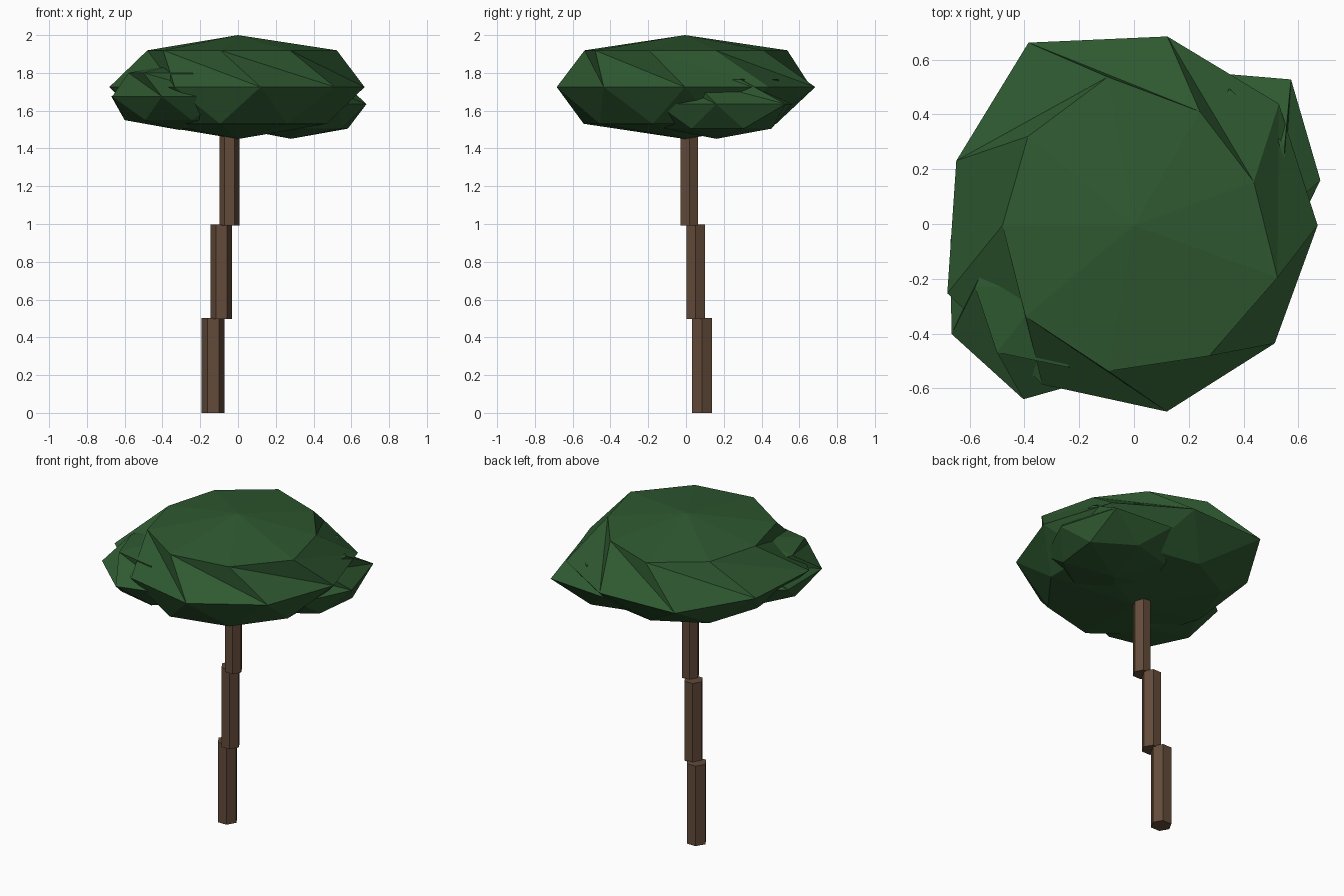
import bpy
import bmesh
from math import cos, sin, pi

cube = bpy.data.objects.get("Cube")
if cube:
    bpy.data.objects.remove(cube, do_unlink=True)


def material(name, color):
    mat = bpy.data.materials.new(name)
    mat.use_nodes = True
    mat.diffuse_color = color
    mat.node_tree.nodes["Principled BSDF"].inputs["Base Color"].default_value = color
    return mat


leaf_green = material("leaf green", (0.028, 0.1, 0.03, 1))
bark_brown = material("bark brown", (0.125, 0.07, 0.042, 1))


def finish(name, bm, mat):
    bmesh.ops.recalc_face_normals(bm, faces=bm.faces)
    mesh = bpy.data.meshes.new(name)
    bm.to_mesh(mesh)
    bm.free()
    mesh.materials.append(mat)
    obj = bpy.data.objects.new(name, mesh)
    bpy.context.collection.objects.link(obj)


def leaf_clump(name, center, height, middle, upper, lower):
    """Flattened clump: three uneven rings, each twisted by half a step, and two poles."""
    bm = bmesh.new()
    cx, cy, cz = center
    n = len(middle)
    step = 2 * pi / n

    def ring(radii, twist, z):
        return [bm.verts.new((cx + r * cos((i + twist) * step),
                              cy + r * sin((i + twist) * step), cz + z))
                for i, r in enumerate(radii)]

    mid = ring(middle, 0, 0)
    top = ring(upper, -0.5, height * 0.707)
    low = ring(lower, 0.5, -height * 0.707)
    peak = bm.verts.new((cx, cy, cz + height))
    base = bm.verts.new((cx, cy, cz - height))
    for i in range(n):
        j = (i + 1) % n
        for tri in ((top[i], top[j], peak), (mid[i], mid[j], top[i]),
                    (mid[j], top[j], top[i]), (mid[i], low[i], mid[j]),
                    (low[i], low[j], mid[j]), (low[j], low[i], base)):
            bm.faces.new(tri)
    finish(name, bm, leaf_green)


# Foliage: one broad clump with two smaller ones pushed into its sides
leaf_clump("main_foliage", (0, -0.005, 1.725), 0.275,
           [0.67, 0.69, 0.70, 0.77, 0.69, 0.725, 0.67, 0.69, 0.67],
           [0.557, 0.465, 0.48, 0.55, 0.505, 0.48, 0.517, 0.54, 0.55],
           [0.5, 0.49, 0.49, 0.5, 0.49, 0.5, 0.545, 0.52, 0.5])
leaf_clump("front_right_foliage", (-0.31, -0.23, 1.675), 0.177,
           [0.4, 0.4, 0.4, 0.4, 0.395, 0.42, 0.4],
           [0.28, 0.28, 0.28, 0.28, 0.27, 0.305, 0.3],
           [0.28, 0.28, 0.28, 0.29, 0.29, 0.29, 0.28])
leaf_clump("back_left_foliage", (0.28, 0.16, 1.635), 0.184,
           [0.4, 0.47, 0.41, 0.4, 0.4, 0.4, 0.4],
           [0.29, 0.3, 0.338, 0.29, 0.28, 0.28, 0.28],
           [0.335, 0.3, 0.29, 0.28, 0.28, 0.28, 0.3])


# Trunk: three stacked hexagonal posts stepping toward the centre
def trunk_post(name, x, y, radius, bottom, height):
    bm = bmesh.new()
    bmesh.ops.create_cone(bm, cap_ends=True, segments=6, radius1=radius,
                          radius2=radius, depth=height)
    # Put a corner on each side along x
    for v in bm.verts:
        v.co.x, v.co.y = v.co.y, v.co.x
    bmesh.ops.translate(bm, verts=bm.verts, vec=(x, y, bottom + height / 2))
    finish(name, bm, bark_brown)


trunk_post("lower_trunk", -0.132, 0.084, 0.061, 0, 0.503)
trunk_post("middle_trunk", -0.088, 0.051, 0.057, 0.497, 0.5)
trunk_post("upper_trunk", -0.044, 0.018, 0.053, 0.992, 0.5)
